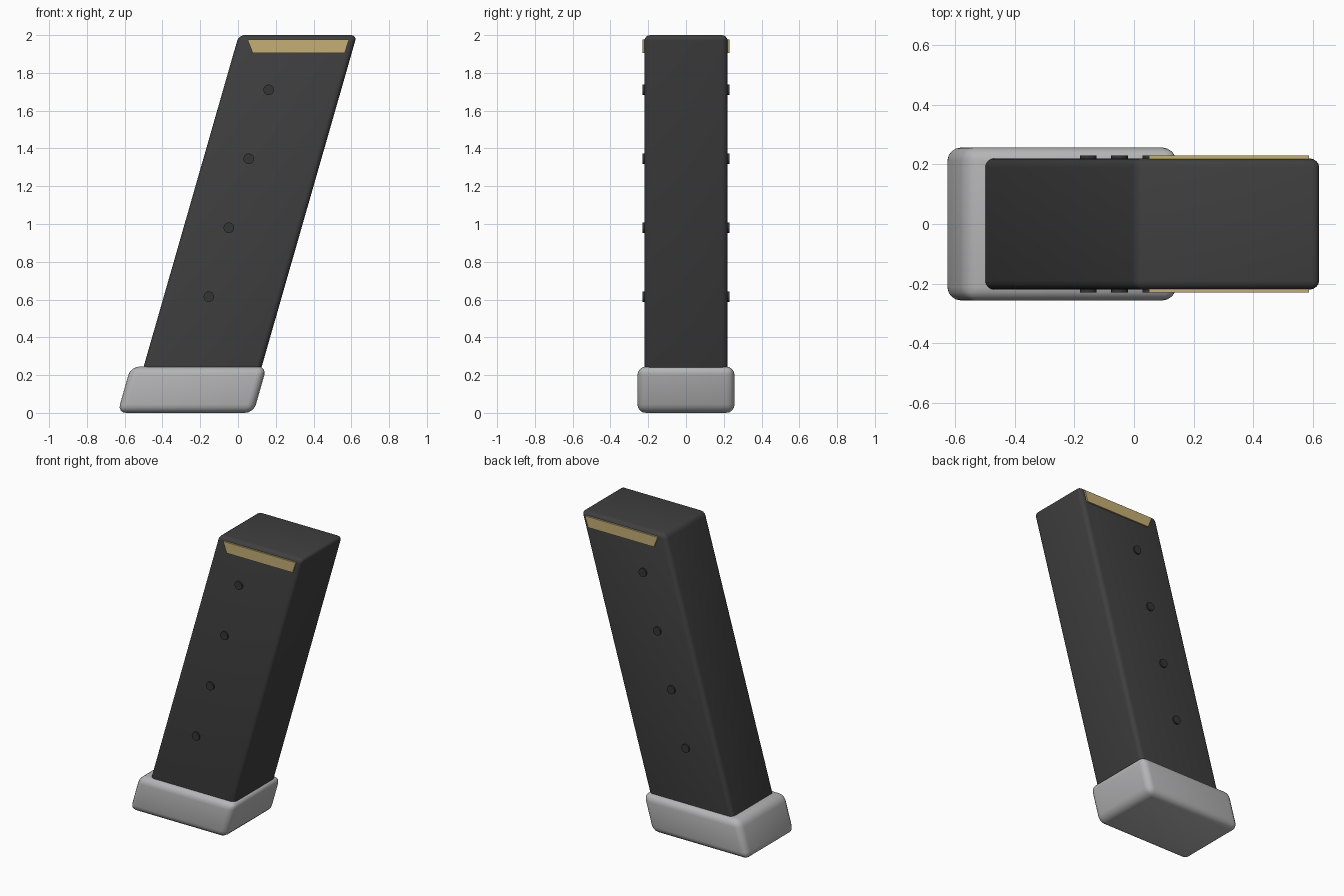
import bpy, bmesh, math
from mathutils import Matrix

if "Cube" in bpy.data.objects:
    bpy.data.objects.remove(bpy.data.objects["Cube"])

SLOPE = 0.287  # lean of the whole model, x per z


def material(name, rgb):
    m = bpy.data.materials.new(name)
    m.diffuse_color = (*rgb, 1)
    m.use_nodes = True
    m.node_tree.nodes["Principled BSDF"].inputs["Base Color"].default_value = m.diffuse_color
    return m


DARK = material("dark grey", (0.05, 0.05, 0.05))
RIVET = material("black", (0.035, 0.035, 0.037))
LIGHT = material("light grey", (0.46, 0.46, 0.47))
GOLD = material("brass", (0.56, 0.43, 0.18))


def finish(bm, name, mat, smooth=True):
    bmesh.ops.recalc_face_normals(bm, faces=bm.faces)
    me = bpy.data.meshes.new(name)
    bm.to_mesh(me)
    bm.free()
    me.materials.append(mat)
    ob = bpy.data.objects.new(name, me)
    bpy.context.collection.objects.link(ob)
    if smooth:
        bpy.ops.object.select_all(action='DESELECT')
        ob.select_set(True)
        bpy.context.view_layer.objects.active = ob
        bpy.ops.object.shade_smooth_by_angle(angle=math.radians(40))
    return ob


def leaning_box(name, x0, x1, half_y, z0, z1, bevel, mat):
    """Rounded box sheared along x; x0 and x1 are measured at z0."""
    bm = bmesh.new()
    bmesh.ops.create_cube(bm, size=1)
    for v in bm.verts:
        v.co = (x0 if v.co.x < 0 else x1, v.co.y * 2 * half_y,
                z0 if v.co.z < 0 else z1)
    bmesh.ops.bevel(bm, geom=bm.edges[:], offset=bevel, segments=4,
                    profile=0.5, affect='EDGES')
    for v in bm.verts:
        v.co.x += SLOPE * (v.co.z - z0)
    return finish(bm, name, mat)


# Main body, sunk into the base
leaning_box("body", -0.541, 0.084, 0.22, 0.1, 2.0, 0.03, DARK)

# Wider foot at the bottom
leaning_box("base_pad", -0.638, 0.082, 0.257, 0.0, 0.245, 0.045, LIGHT)

# Side details, on both faces
for side, s in (("front", -1), ("back", 1)):
    # Tapered brass strip near the top
    bm = bmesh.new()
    outline = [(0.05, 1.977), (0.588, 1.977), (0.565, 1.905), (0.078, 1.905)]
    face = bm.faces.new([bm.verts.new((x, s * 0.21, z)) for x, z in outline])
    ext = bmesh.ops.extrude_face_region(bm, geom=[face])
    for v in ext["geom"]:
        if isinstance(v, bmesh.types.BMVert):
            v.co.y = s * 0.23
    bmesh.ops.delete(bm, geom=[f for f in bm.faces if
                     all(abs(v.co.y) < 0.22 for v in f.verts)],
                     context='FACES_ONLY')
    finish(bm, side + "_strip", GOLD, smooth=False)

    # Row of four round studs following the lean
    for i in range(4):
        bm = bmesh.new()
        place = (Matrix.Translation((-0.154 + i * 0.1055, s * 0.215, 0.615 + i * 0.365))
                 @ Matrix.Rotation(math.pi / 2, 4, 'X'))
        bmesh.ops.create_cone(bm, cap_ends=True, segments=24, radius1=0.028,
                              radius2=0.028, depth=0.03, matrix=place)
        finish(bm, f"{side}_stud_{i + 1}", RIVET)
